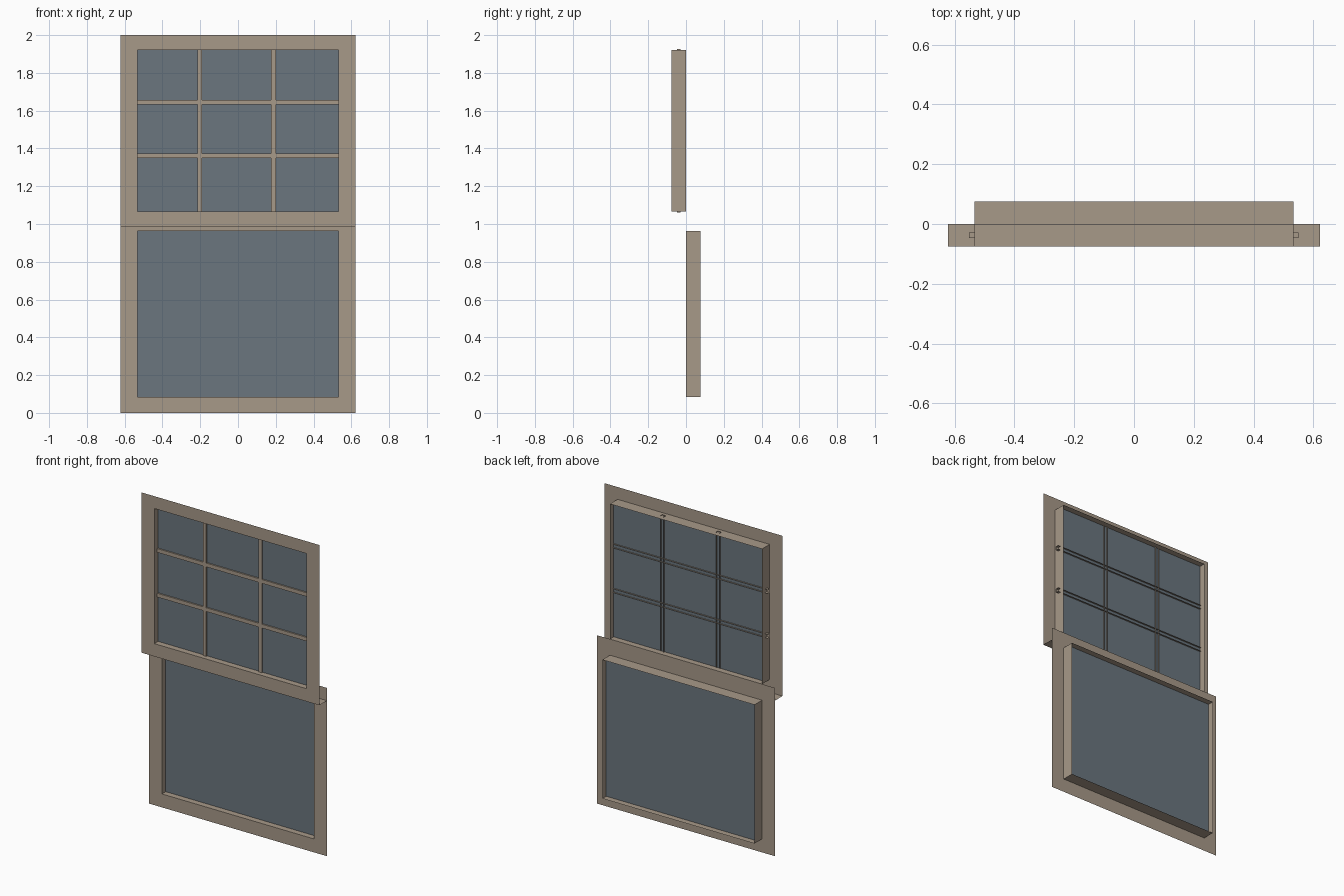
import bpy
import bmesh

if "Cube" in bpy.data.objects:
    bpy.data.objects.remove(bpy.data.objects["Cube"])


def material(name, rgb):
    m = bpy.data.materials.new(name)
    m.diffuse_color = (*rgb, 1)
    m.use_nodes = True
    m.node_tree.nodes["Principled BSDF"].inputs["Base Color"].default_value = m.diffuse_color
    return m


TAN = material("tan_paint", (0.39, 0.32, 0.25))
GLASS = material("blue_grey_glass", (0.145, 0.18, 0.21))

W, OW, D = 0.623, 0.533, 0.076     # half width, half opening width, sash depth


def make(name, quads, mat):
    """Object from a list of quads, welded at shared corners."""
    bm = bmesh.new()
    for q in quads:
        bm.faces.new([bm.verts.new(p) for p in q])
    bmesh.ops.remove_doubles(bm, verts=bm.verts, dist=1e-5)
    me = bpy.data.meshes.new(name)
    bm.to_mesh(me)
    bm.free()
    me.materials.append(mat)
    ob = bpy.data.objects.new(name, me)
    bpy.context.collection.objects.link(ob)
    return ob


def corners(hw, y, z0, z1):
    return [(-hw, y, z0), (hw, y, z0), (hw, y, z1), (-hw, y, z1)]


def bridge(a, b):
    """Ring of four quads between two rectangles."""
    return [(a[i], a[(i + 1) % 4], b[(i + 1) % 4], b[i]) for i in range(4)]


def sash(name, y, z0, z1, oz0, oz1, extra=()):
    """Flat face frame, opening lining going back, and glass at mid depth."""
    front = corners(OW, y, oz0, oz1)
    quads = bridge(corners(W, y, z0, z1), front)
    quads += bridge(front, corners(OW, y + D, oz0, oz1))
    make(name + "_sash", quads + list(extra), TAN)
    make(name + "_glass", [corners(OW, y + D / 2, oz0, oz1)], GLASS)


# Upper sash stands forward; its bottom rail returns to the lower sash
ZB = 0.985
return_strip = [(-W, -D, ZB), (-W, 0, ZB), (W, 0, ZB), (W, -D, ZB)]
sash("upper", -D, ZB, 2.0, 1.066, 1.922, [return_strip])
sash("lower", 0.0, 0.0, 1.066, 0.085, 0.964)

# Glazing bars: channels open at the back, passing through the glass
YF, YB, H = -0.047, -0.028, 0.012


def channel(name, place, a, b, c):
    path = [(c - H, YB), (c - H, YF), (c + H, YF), (c + H, YB)]
    quads = [(place(a, *p), place(b, *p), place(b, *q), place(a, *q))
             for p, q in zip(path, path[1:])]
    make(name, quads, TAN)


for i, x in enumerate((-0.202, 0.188)):
    channel(f"vertical_bar_{i}", lambda t, c, y: (c, y, t), 1.062, 1.926, x)
for i, z in enumerate((1.362, 1.645)):
    channel(f"horizontal_bar_{i}", lambda t, c, y: (t, y, c), -0.553, 0.55, z)
